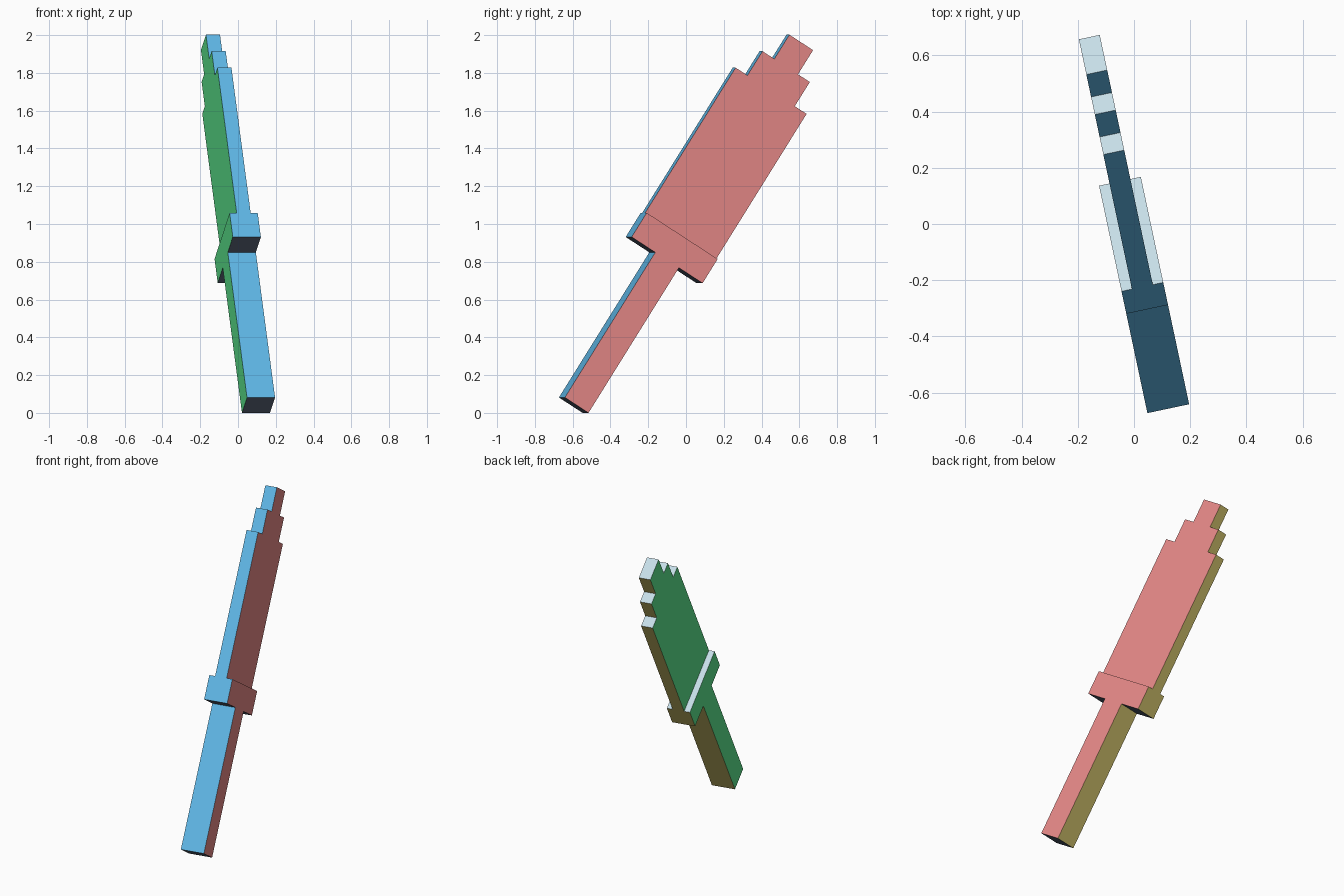
import bpy, bmesh
from math import radians
from mathutils import Matrix, Vector

cube = bpy.data.objects.get("Cube")
if cube:
    bpy.data.objects.remove(cube, do_unlink=True)

U = 0.0759  # one grid unit of the blocky design


def linear(c):
    c /= 255
    return c / 12.92 if c <= 0.04045 else ((c + 0.055) / 1.055) ** 2.4


def material(name, *rgb):
    colour = (*[linear(c) for c in rgb], 1)
    mat = bpy.data.materials.new(name)
    mat.use_nodes = True
    mat.diffuse_color = colour
    mat.node_tree.nodes["Principled BSDF"].inputs["Base Color"].default_value = colour
    return mat


# One colour for each direction a face can point
SIDES = [
    (Vector((1, 0, 0)), material("coral red", 248, 148, 147)),
    (Vector((-1, 0, 0)), material("mint green", 97, 243, 150)),
    (Vector((0, -1, 0)), material("sky blue", 104, 198, 249)),
    (Vector((0, 1, 0)), material("pale yellow", 251, 233, 131)),
    (Vector((0, 0, 1)), material("ice white", 203, 227, 237)),
    (Vector((0, 0, -1)), material("slate grey", 95, 107, 126)),
]


def part(name, half_profile, thickness):
    """Mirror a (half width, height) outline and extrude it across x."""
    outline = half_profile + [(-w, h) for w, h in reversed(half_profile)]
    bm = bmesh.new()
    face = bm.faces.new([bm.verts.new((-thickness / 2, w, h)) for w, h in outline])
    extruded = bmesh.ops.extrude_face_region(bm, geom=[face])["geom"]
    verts = [v for v in extruded if isinstance(v, bmesh.types.BMVert)]
    bmesh.ops.translate(bm, verts=verts, vec=(thickness, 0, 0))
    bmesh.ops.recalc_face_normals(bm, faces=bm.faces)
    bm.normal_update()
    for f in bm.faces:
        f.material_index = max(range(len(SIDES)), key=lambda i: f.normal.dot(SIDES[i][0]))
    mesh = bpy.data.meshes.new(name)
    bm.to_mesh(mesh)
    bm.free()
    for _, mat in SIDES:
        mesh.materials.append(mat)
    obj = bpy.data.objects.new(name, mesh)
    bpy.context.collection.objects.link(obj)
    return obj


# Square grip, wide crossguard and thin blade with a stepped tip
parts = [
    part("grip", [(1, 0), (1, 12)], 2),
    part("crossguard", [(3, 12), (3, 14)], 2),
    part("blade", [(3, 14), (3, 26), (2, 26), (2, 28), (1, 28), (1, 30)], 1),
]

# Lean the whole sword back and turn it slightly, then centre it on the floor
pose = (Matrix.Rotation(radians(12), 4, 'Z')
        @ Matrix.Rotation(radians(-32.5), 4, 'X')
        @ Matrix.Scale(U, 4))
for obj in parts:
    obj.data.transform(pose)
points = [v.co for obj in parts for v in obj.data.vertices]
low = Vector([min(p[i] for p in points) for i in range(3)])
high = Vector([max(p[i] for p in points) for i in range(3)])
middle = (low + high) / 2
shift = Matrix.Translation((-middle.x, -middle.y, -low.z))
for obj in parts:
    obj.data.transform(shift)
